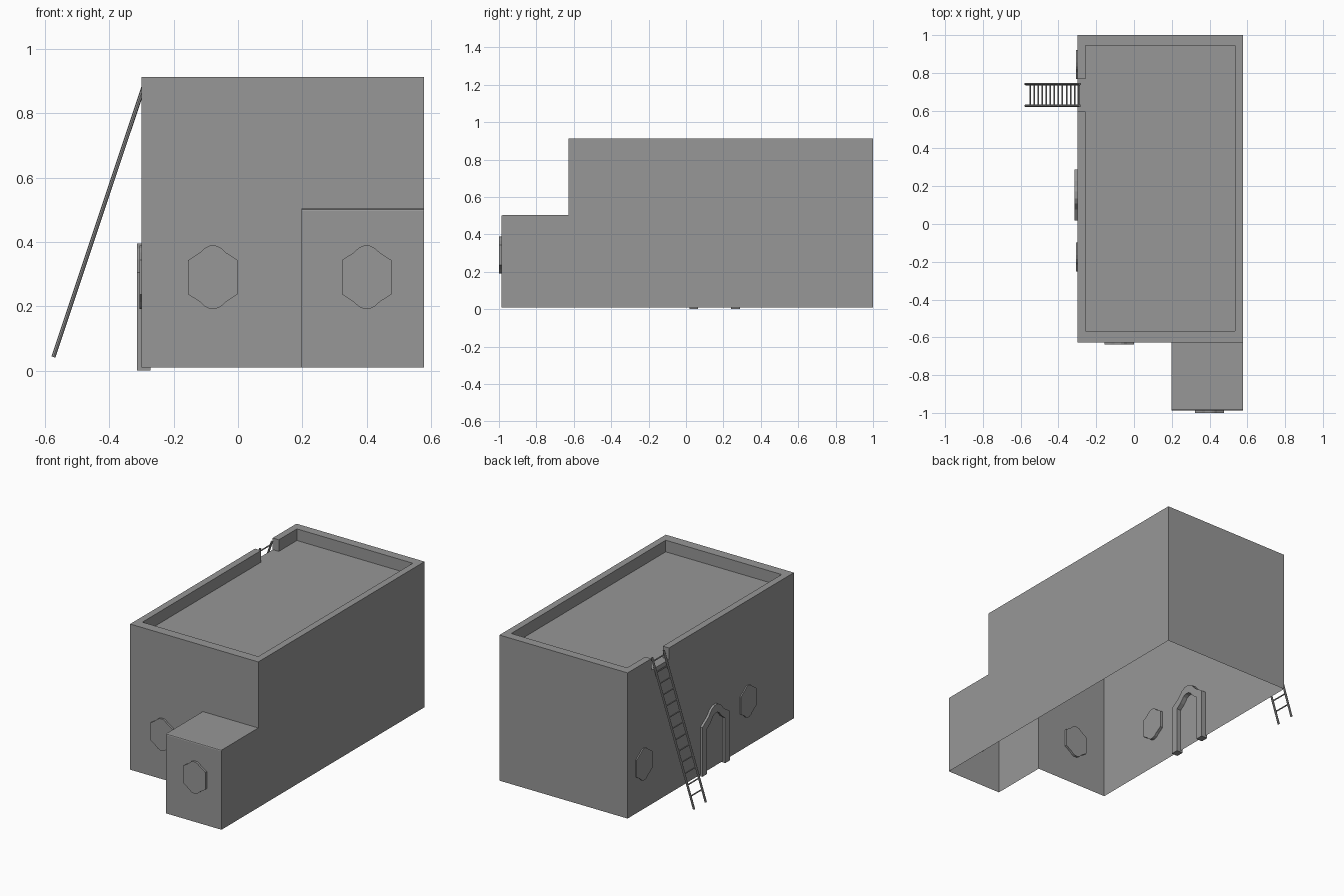
import bpy, bmesh, math
from mathutils import Vector, Matrix

cube = bpy.data.objects.get("Cube")
if cube:
    bpy.data.objects.remove(cube, do_unlink=True)

grey = bpy.data.materials.new("plain grey")
grey.use_nodes = True
grey.diffuse_color = (0.31, 0.31, 0.31, 1)
grey.node_tree.nodes["Principled BSDF"].inputs["Base Color"].default_value = grey.diffuse_color


def finish(name, bm):
    mesh = bpy.data.meshes.new(name)
    bm.to_mesh(mesh)
    bm.free()
    mesh.materials.append(grey)
    obj = bpy.data.objects.new(name, mesh)
    bpy.context.collection.objects.link(obj)
    return obj


def cap(bm, points, z):
    return bm.faces.new([bm.verts.new((x, y, z)) for x, y in points])


def walls(bm, points, z0, z1):
    for (ax, ay), (bx, by) in zip(points, points[1:] + points[:1]):
        corners = ((ax, ay, z0), (bx, by, z0), (bx, by, z1), (ax, ay, z1))
        bm.faces.new([bm.verts.new(c) for c in corners])


# Building shell, open underneath: L-shaped ground floor, upper block and notched parapet
left, right, front, back = -0.3, 0.578, -0.627, 1.0
annex_x, annex_y = 0.198, -0.987
base, annex_top, roof, top = 0.01, 0.503, 0.84, 0.912
in_l, in_r, in_f, in_b = -0.258, 0.536, -0.567, 0.945
gap_a, gap_b = 0.595, 0.768

annex = [(annex_x, front), (annex_x, annex_y), (right, annex_y), (right, front)]
rear = [(right, back), (left, back)]
block = [(left, front), (annex_x, front), (right, front)] + rear
parapet = [(left, gap_a), (left, front), (right, front), (right, back), (left, back),
           (left, gap_b), (in_l, gap_b), (in_l, in_b), (in_r, in_b), (in_r, in_f),
           (in_l, in_f), (in_l, gap_a)]

bm = bmesh.new()
walls(bm, [(left, front)] + annex + rear, base, annex_top)
cap(bm, annex, annex_top)
walls(bm, block, annex_top, roof)
cap(bm, block, roof)
walls(bm, parapet, roof, top)
cap(bm, parapet, top)
bmesh.ops.remove_doubles(bm, verts=bm.verts, dist=0.0001)
rim = [e for e in bm.edges
       if all(abs(v.co.z - annex_top) < 0.001 for v in e.verts)
       and all(abs(v.co.y - annex_y) < 0.001 for v in e.verts)]
bmesh.ops.bevel(bm, geom=rim, offset=0.007, segments=2, profile=0.5, affect='EDGES')
finish("building_shell", bm)


# Flat outline extruded through a wall; local x runs along the wall, y points inward
def plate(name, outline, place, depth):
    bm = bmesh.new()
    face = bm.faces.new([bm.verts.new((x, 0, z)) for x, z in outline])
    moved = bmesh.ops.extrude_face_region(bm, geom=[face])["geom"]
    for v in moved:
        if isinstance(v, bmesh.types.BMVert):
            v.co.y += depth
    bmesh.ops.recalc_face_normals(bm, faces=bm.faces)
    bm.transform(place)
    return finish(name, bm)


def mirrored(half):
    return half + [(-x, z) for x, z in reversed(half)]


# Windows with pointed, rounded ends
upper = [(0.077, 0.053), (0.04, 0.077), (0.025, 0.091), (0.01, 0.098)]
window = mirrored([(x, -z) for x, z in reversed(upper)] + upper)
side = Matrix.Rotation(-math.pi / 2, 4, 'Z')
for name, spot, turn in (
        ("front_window", (-0.078, front - 0.012, 0.29), Matrix()),
        ("annex_window", (0.4, annex_y - 0.013, 0.29), Matrix()),
        ("side_window_front", (left - 0.007, -0.175, 0.29), side),
        ("side_window_back", (left - 0.007, 0.845, 0.29), side)):
    plate(name, window, Matrix.Translation(spot) @ turn, 0.025)

# Arched door surround
outer = [(0.135, 0), (0.135, 0.305), (0.075, 0.345), (0.045, 0.38), (0.018, 0.395)]
inner = [(0.088, 0), (0.088, 0.28), (0.055, 0.305), (0.03, 0.335), (0.012, 0.345)]
arch = mirrored(outer) + [(-x, z) for x, z in mirrored(inner)]
plate("door_surround", arch, Matrix.Translation((left - 0.014, 0.153, 0)) @ side, 0.042)


# Leaning ladder
def rod(bm, a, b, radius):
    a, b = Vector(a), Vector(b)
    turn = (b - a).to_track_quat('Z', 'Y').to_matrix().to_4x4()
    bmesh.ops.create_cone(bm, cap_ends=True, segments=8, radius1=radius, radius2=radius,
                          depth=(b - a).length, matrix=Matrix.Translation((a + b) / 2) @ turn)


foot, head = Vector((-0.574, 0, 0.042)), Vector((-0.286, 0, 0.905))
rails = (0.626, 0.741)
bm = bmesh.new()
for y in rails:
    rod(bm, foot + Vector((0, y, 0)), head + Vector((0, y, 0)), 0.0065)
rungs = 13
for i in range(rungs):
    p = foot.lerp(head, 0.085 + 0.89 * i / (rungs - 1))
    rod(bm, (p.x, rails[0], p.z), (p.x, rails[1], p.z), 0.004)
ladder = finish("ladder", bm)
bpy.context.view_layer.objects.active = ladder
ladder.select_set(True)
bpy.ops.object.shade_smooth_by_angle()
